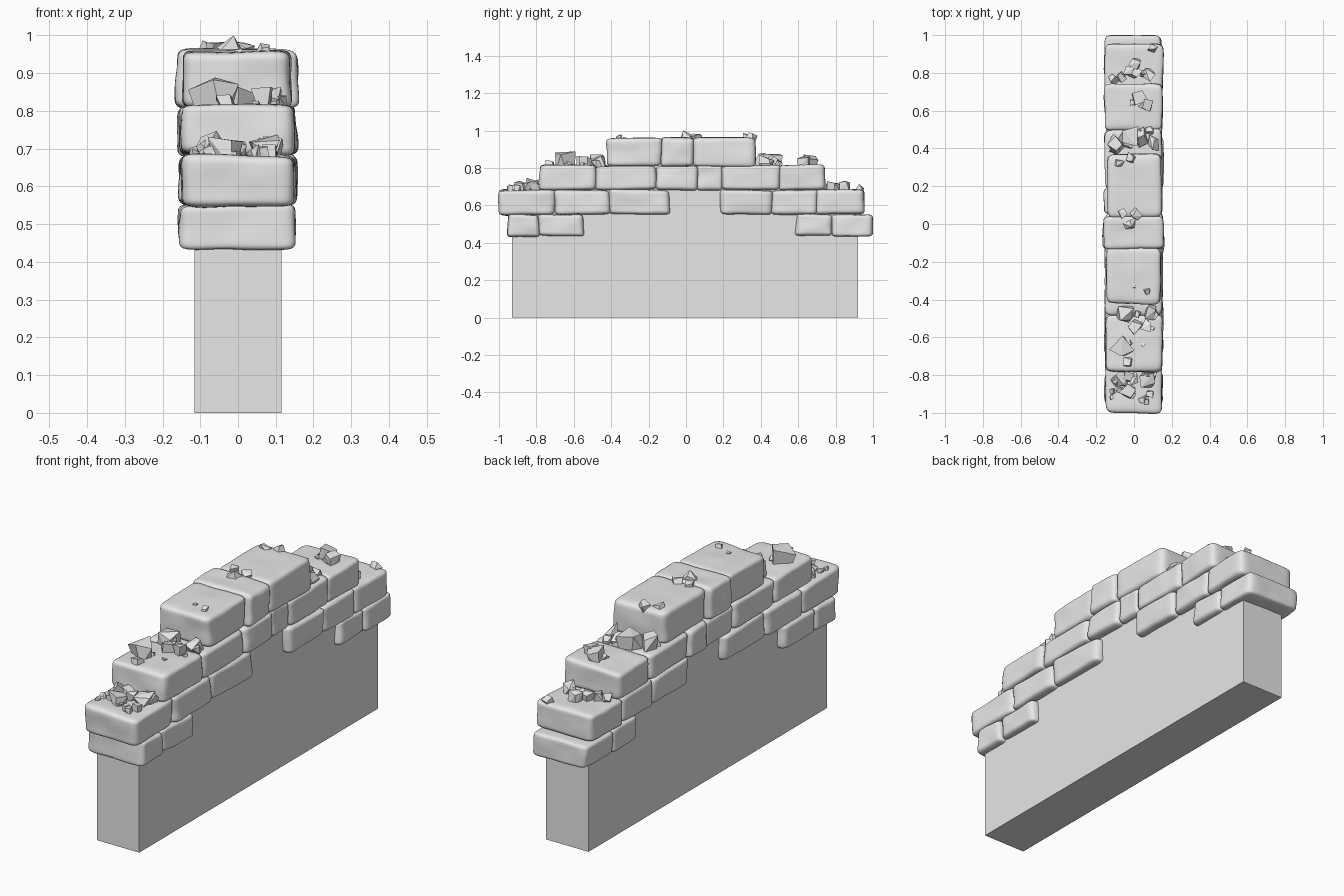
import bpy, bmesh, random
from mathutils import Vector, Matrix, noise

random.seed(7)
if "Cube" in bpy.data.objects:
    bpy.data.objects.remove(bpy.data.objects["Cube"], do_unlink=True)

GREY = (0.8, 0.8, 0.8, 1)
stone_grey = bpy.data.materials.new("stone grey")
stone_grey.use_nodes = True
stone_grey.diffuse_color = GREY
stone_grey.node_tree.nodes["Principled BSDF"].inputs["Base Color"].default_value = GREY


def finish(bm, name, smooth=False):
    bmesh.ops.recalc_face_normals(bm, faces=bm.faces)
    for f in bm.faces:
        f.smooth = smooth
    mesh = bpy.data.meshes.new(name)
    bm.to_mesh(mesh)
    bm.free()
    mesh.materials.append(stone_grey)
    ob = bpy.data.objects.new(name, mesh)
    bpy.context.collection.objects.link(ob)
    return ob


def jitter(amount):
    return Vector([random.uniform(-amount, amount) for _ in range(3)])


# Plain wall core: a stepped side profile extruded across the width
def wall_core():
    right = [(0.92, 0), (0.92, 0.6), (0.7, 0.6), (0.7, 0.74), (0.33, 0.74), (0.33, 0.88)]
    left = [(-0.38, 0.88), (-0.38, 0.74), (-0.73, 0.74), (-0.73, 0.6), (-0.93, 0.6), (-0.93, 0)]
    bm = bmesh.new()
    face = bm.faces.new([bm.verts.new((-0.115, y, z)) for y, z in right + left])
    out = bmesh.ops.extrude_face_region(bm, geom=[face])
    moved = [v for v in out["geom"] if isinstance(v, bmesh.types.BMVert)]
    bmesh.ops.translate(bm, verts=moved, vec=(0.23, 0, 0))
    finish(bm, "wall_core")


# One worn block: cube with shifted corners, uneven surface and rounded edges
def block(name, y0, y1, z0, z1, half=0.15):
    size = Vector((half * 2, y1 - y0 + 0.006, z1 - z0 + 0.008))
    centre = Vector((random.uniform(-0.005, 0.005), (y0 + y1) / 2, (z0 + z1) / 2))
    bm = bmesh.new()
    bmesh.ops.create_cube(bm, size=1)
    for v in bm.verts:
        v.co = v.co * size + centre + jitter(0.006)
    bmesh.ops.subdivide_edges(bm, edges=bm.edges[:], cuts=4, use_grid_fill=True)
    bm.normal_update()
    seed = jitter(9)
    for v in bm.verts:
        v.co += v.normal * 0.009 * noise.noise(v.co * 14 + seed)
    ob = finish(bm, name, True)
    sub = ob.modifiers.new("rounding", "SUBSURF")
    sub.levels = sub.render_levels = 2


# Courses of blocks: bottom, top, half width, runs of joints along the wall
courses = {
    "lower_course": (0.44, 0.55, 0.15, [(-0.95, -0.79, -0.55), (0.59, 0.78, 0.995)]),
    "second_course": (0.555, 0.68, 0.152, [(-0.995, -0.70, -0.41, -0.09),
                                          (0.18, 0.46, 0.70, 0.95)]),
    "third_course": (0.685, 0.81, 0.152, [(-0.78, -0.48, -0.16, 0.06, 0.19, 0.50, 0.74)]),
    "top_course": (0.81, 0.957, 0.145, [(-0.42, -0.13), (0.04, 0.37)]),
}


# Angular broken chunk: hull around the shifted corners of a box
def chunk(bm, x, y, z, r):
    part = bmesh.new()
    for i in range(8):
        corner = Vector((i & 1, i >> 1 & 1, i >> 2)) * 1.25 - Vector((0.62, 0.62, 0.62))
        part.verts.new(corner + jitter(0.3))
    bmesh.ops.convex_hull(part, input=part.verts[:])
    bmesh.ops.dissolve_limit(part, angle_limit=0.3, verts=part.verts[:], edges=part.edges[:])
    turn = Matrix.Rotation(random.uniform(0, 6.28), 3, "Z") @ \
        Matrix.Rotation(random.uniform(-0.7, 0.7), 3, "X")
    place = Vector((x, y, z + r * 0.4))
    copies = {v: bm.verts.new((turn @ v.co) * r + place) for v in part.verts if v.link_faces}
    for f in part.faces:
        bm.faces.new([copies[v] for v in f.verts])
    part.free()


# Rubble heap: hand-placed large chunks plus small ones thickest beside the riser
def rubble(name, z, large, riser=0, edge=0, count=0):
    bm = bmesh.new()
    for x, y, r in large:
        chunk(bm, x, y, z, r)
    for _ in range(count):
        t = random.random() ** 1.4
        chunk(bm, random.uniform(-0.12, 0.12), riser + (edge - riser) * t, z,
              random.uniform(0.014, 0.036) * (1.1 - 0.5 * t))
    finish(bm, name)


wall_core()
for name, (z0, z1, half, runs) in courses.items():
    for joints in runs:
        for y0, y1 in zip(joints, joints[1:]):
            block(name + "_block", y0, y1, z0, z1, half)
block("top_course_keystone", -0.13, 0.04, 0.81, 0.96, 0.16)

rubble("front_upper_rubble", 0.81,
       [(-0.06, -0.66, 0.06), (-0.05, -0.47, 0.05), (0.09, -0.46, 0.04),
        (0.0, -0.54, 0.045), (0.07, -0.54, 0.04), (-0.03, -0.73, 0.03)],
       -0.44, -0.65, 9)
rubble("front_lower_rubble", 0.68,
       [(-0.03, -0.88, 0.045), (-0.08, -0.82, 0.045), (0.07, -0.83, 0.045),
        (0.0, -0.82, 0.035)], -0.8, -0.97, 14)
rubble("back_upper_rubble", 0.81,
       [(-0.1, 0.42, 0.055), (-0.03, 0.47, 0.06), (0.02, 0.67, 0.045),
        (0.07, 0.63, 0.04), (0.04, 0.46, 0.045), (0.1, 0.43, 0.04)],
       0.4, 0.72, 13)
rubble("back_lower_rubble", 0.68,
       [(0.0, 0.85, 0.045), (-0.03, 0.81, 0.035), (0.08, 0.79, 0.035),
        (-0.07, 0.78, 0.03), (0.1, 0.93, 0.025)], 0.77, 0.9, 4)
rubble("crest_rubble", 0.95,
       [(-0.02, 0.35, 0.032), (-0.08, 0.32, 0.025), (-0.06, 0.06, 0.03), (0.01, 0.05, 0.03),
        (-0.02, 0.0, 0.032), (0.07, -0.36, 0.022), (0.0, -0.33, 0.014)])
